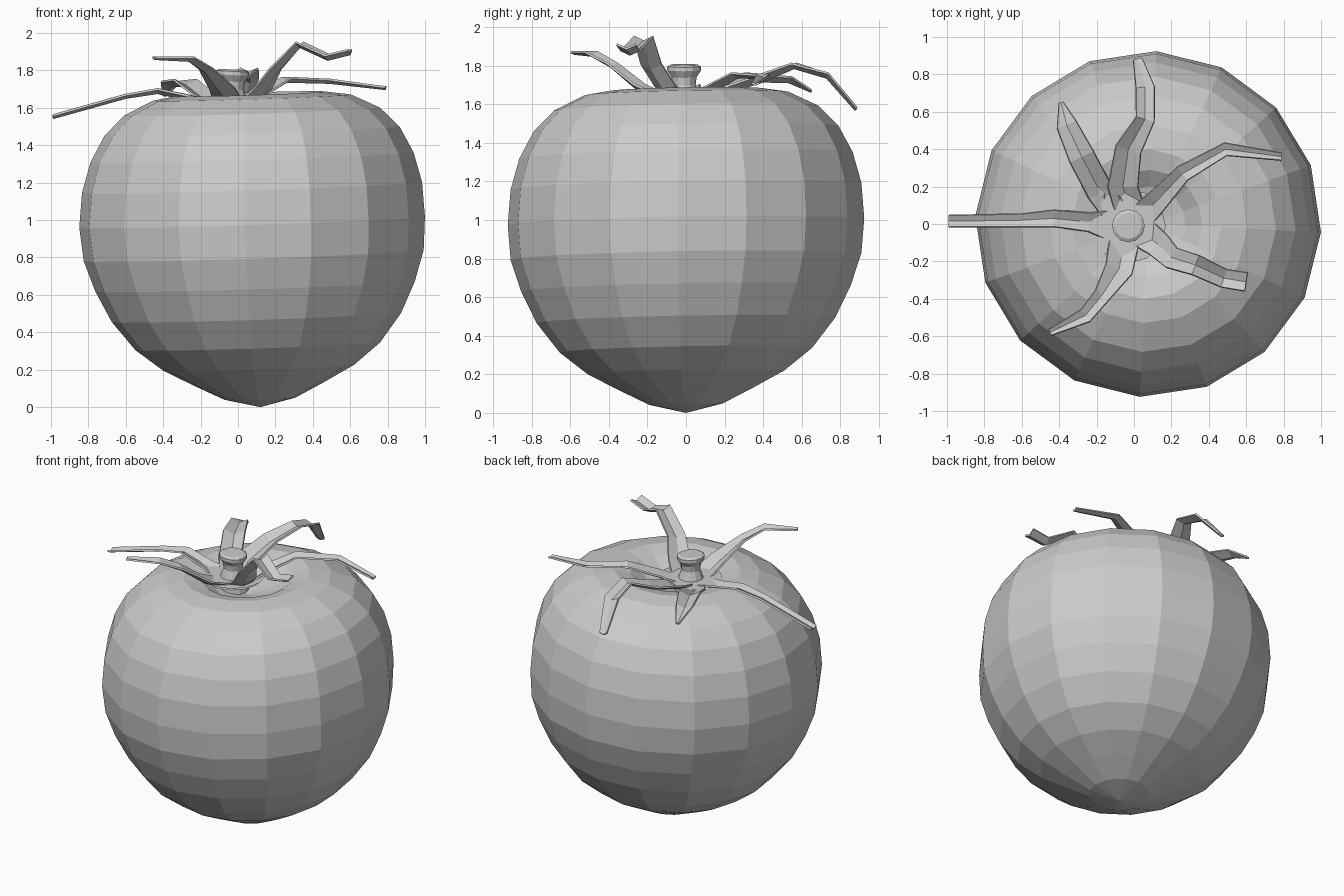
import bpy, bmesh
from math import sin, cos, pi, radians
from mathutils import Vector

cube = bpy.data.objects.get("Cube")
if cube:
    bpy.data.objects.remove(cube, do_unlink=True)

grey = bpy.data.materials.new("plain grey")
grey.use_nodes = True
COLOUR = (0.6, 0.6, 0.6, 1)
grey.diffuse_color = COLOUR
grey.node_tree.nodes["Principled BSDF"].inputs["Base Color"].default_value = COLOUR


def finish(name, bm):
    bmesh.ops.recalc_face_normals(bm, faces=bm.faces[:])
    mesh = bpy.data.meshes.new(name)
    bm.to_mesh(mesh)
    bm.free()
    mesh.materials.append(grey)
    obj = bpy.data.objects.new(name, mesh)
    bpy.context.collection.objects.link(obj)
    return obj


def lathe(name, profile, sides, place, turn=0.0):
    """Revolve (radius, height) pairs; place() positions each ring point."""
    bm = bmesh.new()
    rings = []
    for r, z in profile:
        angles = [turn + 2 * pi * i / sides for i in range(sides)]
        rings.append([bm.verts.new(place(r * cos(a), r * sin(a), z)) for a in angles])
    for low, high in zip(rings, rings[1:]):
        for i in range(sides):
            j = (i + 1) % sides
            bm.faces.new((low[i], low[j], high[j], high[i]))
    bm.faces.new(rings[0][::-1])
    bm.faces.new(rings[-1])
    bmesh.ops.remove_doubles(bm, verts=bm.verts[:], dist=0.002)
    return finish(name, bm)


# Fruit: faceted, pointed below, hollow at the top, leaning slightly
def lean_fruit(x, y, z):
    shift = 0.075 + max(0, 1 - z) * 0.045 - max(0, z - 1.66) * 0.5
    return Vector((x + shift, y, z + 0.032 * x + 0.018 * y))


fruit_profile = [(0, 0), (0.19, 0.045), (0.35, 0.125), (0.51, 0.21), (0.655, 0.325),
                 (0.775, 0.48), (0.855, 0.645), (0.91, 0.81), (0.925, 0.99),
                 (0.91, 1.175), (0.865, 1.335), (0.79, 1.475), (0.685, 1.58),
                 (0.53, 1.655), (0.4, 1.675), (0.29, 1.65), (0.2, 1.59), (0, 1.54)]
lathe("fruit", fruit_profile, 16, lean_fruit, radians(-2.7))

# Stem: narrow waist and flared, bevelled top
stem_profile = [(0.1, 1.56), (0.085, 1.63), (0.06, 1.7), (0.065, 1.74),
                (0.088, 1.775), (0.088, 1.795), (0.07, 1.805)]
lathe("stem", stem_profile, 12,
      lambda x, y, z: Vector((x - 0.03, y - 0.01, z - 0.05 * x)))

# Leaf hub around the stem
lathe("leaf_hub", [(0.2, 1.645), (0.09, 1.62), (0.08, 1.61), (0.18, 1.625)], 12,
      lambda x, y, z: Vector((x - 0.03, y - 0.01, z)))


# Leaves: folded ribbons along a path of (x, y, z, half width)
def leaf(name, path):
    bm = bmesh.new()
    points = [Vector(p[:3]) for p in path]
    rows = []
    for i, p in enumerate(points):
        along = points[min(i + 1, len(points) - 1)] - points[max(i - 1, 0)]
        side = Vector((-along.y, along.x, 0)).normalized() * path[i][3]
        fold = Vector((0, 0, path[i][3] * 0.45))
        rows.append([bm.verts.new(q) for q in (p - side, p - fold, p + side)])
    for a, b in zip(rows, rows[1:]):
        for k in range(2):
            bm.faces.new((a[k], a[k + 1], b[k + 1], b[k]))
    obj = finish(name, bm)
    thick = obj.modifiers.new("thickness", "SOLIDIFY")
    thick.thickness = 0.012
    thick.offset = 0


leaf("leaf_right_back", [(0.04, 0.04, 1.63, 0.07), (0.12, 0.12, 1.68, 0.06),
                         (0.26, 0.27, 1.76, 0.045), (0.49, 0.4, 1.75, 0.035),
                         (0.79, 0.36, 1.71, 0.02)])
leaf("leaf_back", [(-0.02, 0.07, 1.63, 0.08), (-0.06, 0.2, 1.69, 0.08),
                   (-0.03, 0.4, 1.75, 0.07), (0.06, 0.56, 1.81, 0.05),
                   (0.06, 0.73, 1.76, 0.05), (0.02, 0.88, 1.58, 0.025)])
leaf("leaf_back_left", [(-0.09, 0.05, 1.63, 0.07), (-0.18, 0.17, 1.67, 0.07),
                        (-0.28, 0.36, 1.75, 0.07), (-0.36, 0.53, 1.74, 0.055),
                        (-0.39, 0.65, 1.67, 0.012)])
leaf("leaf_left", [(-0.1, -0.01, 1.63, 0.09), (-0.24, 0.01, 1.66, 0.05),
                   (-0.43, 0.03, 1.7, 0.045), (-0.6, 0.02, 1.67, 0.035),
                   (-0.99, 0.015, 1.56, 0.032)])
leaf("leaf_front_left", [(-0.05, -0.08, 1.63, 0.08), (-0.08, -0.24, 1.7, 0.075),
                         (-0.17, -0.38, 1.81, 0.045), (-0.26, -0.49, 1.87, 0.04),
                         (-0.45, -0.58, 1.87, 0.018)])
leaf("leaf_front_right", [(0.05, -0.05, 1.63, 0.08), (0.13, -0.11, 1.7, 0.07),
                          (0.2, -0.18, 1.81, 0.06), (0.33, -0.22, 1.95, 0.055),
                          (0.48, -0.29, 1.88, 0.05), (0.6, -0.31, 1.91, 0.05)])
